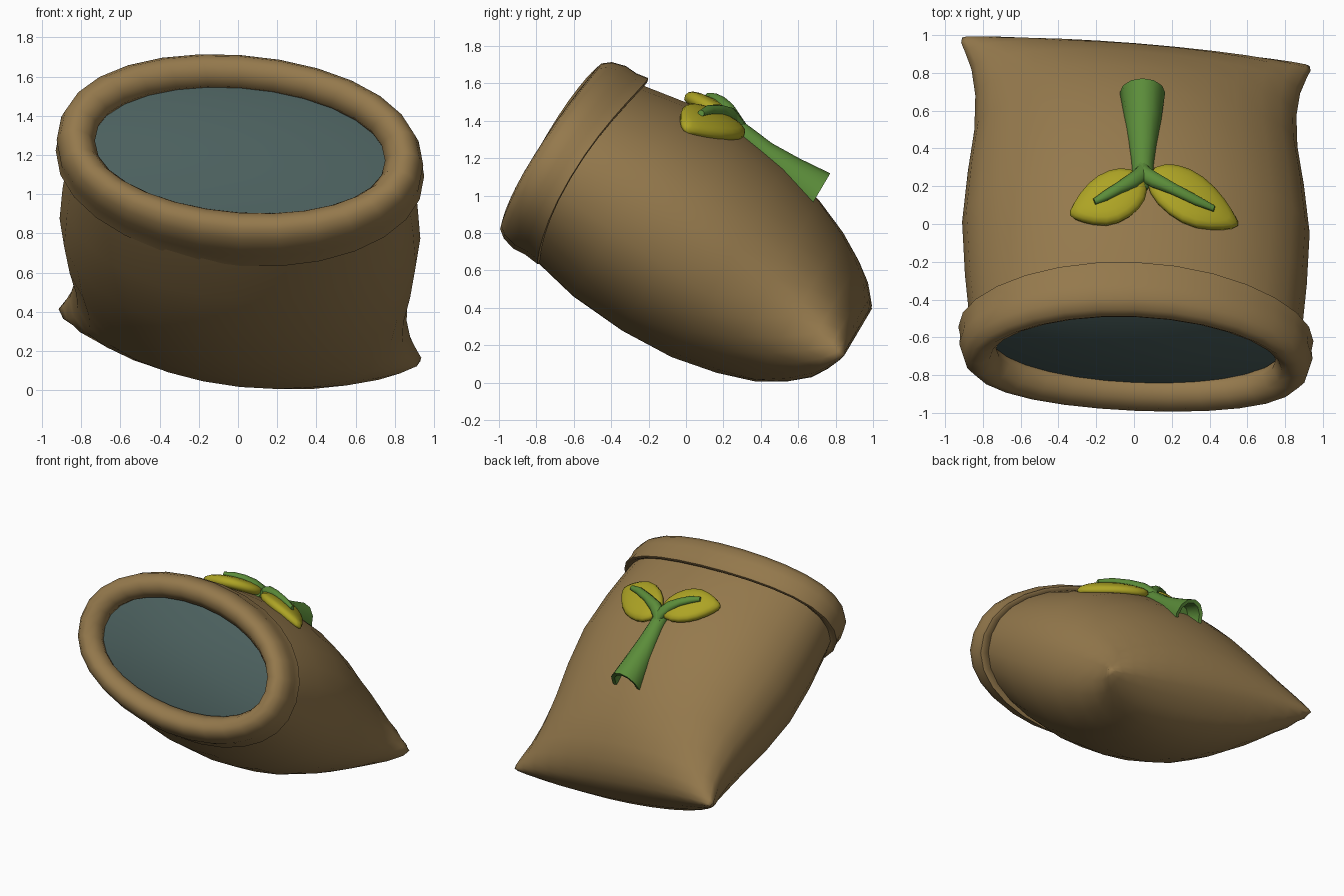
import bpy, bmesh, math
from mathutils import Vector

if "Cube" in bpy.data.objects:
    bpy.data.objects.remove(bpy.data.objects["Cube"])

# Sack frame: origin at the mouth, D runs down the sack, N is "up" out of it
O = Vector((0.01, -0.535, 1.13))
D = Vector((0, 0.861, -0.509))
N = Vector((0, 0.509, 0.861))
X = Vector((1, 0, 0))
LEN = 1.68
SEG = 28


def mat(name, rgb):
    m = bpy.data.materials.new(name)
    m.diffuse_color = (*rgb, 1)
    m.use_nodes = True
    m.node_tree.nodes["Principled BSDF"].inputs["Base Color"].default_value = m.diffuse_color
    return m


BROWN = mat("burlap brown", (0.298, 0.191, 0.073))
TEAL = mat("inner teal", (0.07, 0.115, 0.11))
GREEN = mat("stem green", (0.105, 0.265, 0.042))
YELLOW = mat("leaf yellow", (0.42, 0.37, 0.018))

# distance down the sack, half width, upper and lower half thickness
ROWS = [(-.12, .86, .52, .52), (0, .88, .545, .545), (.28, .905, .59, .61),
        (.6, .92, .605, .635), (.9, .89, .565, .62), (1.15, .855, .495, .565),
        (1.35, .85, .405, .495), (1.5, .87, .31, .40), (1.6, .905, .22, .30),
        (1.65, .925, .14, .20), (1.68, .92, .07, .10), (1.69, .895, 0, 0)]


def at(x, a, b):
    return O + X * x + D * a + N * b


def skew(x, a):
    return -(0.05 + 0.11 * (max(a, 0) / LEN) ** 2) * x


def ring(a, w, top, bot, extra=0, bow=0):
    f = max(a, 0) / LEN
    pts = []
    for j in range(SEG):
        t = 2 * math.pi * j / SEG
        c, s = math.cos(t), math.sin(t)
        x = w * c
        b = top * s ** (.95 + .12 * f) if s > 0 else -bot * abs(s) ** (.92 - .05 * f)
        pts.append(at(x, a - bow * c * c, b + skew(x, a) - extra * x))
    return pts


def surf(x, a, off):
    """Point floating a given height over the upper side of the sack."""
    for r, q in zip(ROWS, ROWS[1:]):
        if a <= q[0]:
            break
    f = (a - r[0]) / (q[0] - r[0])
    w, top = (r[k] + f * (q[k] - r[k]) for k in (1, 2))
    b = top * (1 - (x / w) ** 2) ** .5
    return at(x, a, b + skew(x, a) + off)


def loft(name, rings, material, closed=False, caps=False):
    bm = bmesh.new()
    rows = [[bm.verts.new(p) for p in r] for r in rings]
    n = len(rows[0])
    pairs = list(zip(rows, rows[1:]))
    if closed:
        pairs.append((rows[-1], rows[0]))
    for r, q in pairs:
        for j in range(n):
            k = (j + 1) % n
            bm.faces.new((r[j], q[j], q[k], r[k]))
    if caps:
        bm.faces.new(rows[0])
        bm.faces.new(rows[-1][::-1])
        bmesh.ops.recalc_face_normals(bm, faces=bm.faces)
    bmesh.ops.remove_doubles(bm, verts=bm.verts, dist=1e-4)
    return finish(name, bm, material)


def finish(name, bm, material):
    me = bpy.data.meshes.new(name)
    bm.to_mesh(me)
    bm.free()
    me.materials.append(material)
    ob = bpy.data.objects.new(name, me)
    bpy.context.collection.objects.link(ob)
    bpy.ops.object.select_all(action='DESELECT')
    ob.select_set(True)
    bpy.context.view_layer.objects.active = ob
    bpy.ops.object.shade_smooth_by_angle(angle=math.radians(60))
    return ob


# Sack body
loft("sack_body", [ring(*r) for r in ROWS], BROWN)

# Contents: a gently bulging surface just inside the mouth
loft("sack_filling", [ring(-.2 + .08 * f * f, .78 * f, .43 * f, .42 * f, .03, .0)
                      for f in (0, .25, .5, .75, .9, 1)], TEAL)

# Rolled cuff: profile of (distance, outward offset, bow at the sides)
CUFF = [(-.235, .09, .045), (-.22, .14, .05), (-.175, .175, .055),
        (-.1, .195, .06), (-.03, .19, .08), (.035, .2, .09),
        (.04, .18, .09), (.0, .14, .06), (-.04, .08, .04),
        (-.1, .015, .03), (-.15, .0, .03), (-.205, .035, .04)]


def cuff_ring(a, o, bow):
    # the lower lip leans a little further forward than the upper one
    pts = ring(a, .74 + o, .395 + o, .355 + o, .03, bow)
    return [p + D * .03 * min((p - O).dot(N), 0) * (a < 0) for p in pts]


loft("rolled_cuff", [cuff_ring(*c) for c in CUFF], BROWN, closed=True)


# Emblem stem: flared, hollow at its wide end
def stem_ring(a, b, rx, rb):
    return [at(.035 + rx * math.cos(t), a, b + rb * math.sin(t))
            for t in (2 * math.pi * j / 12 for j in range(12))]


loft("emblem_stem", [stem_ring(*s) for s in (
    (.47, .615, .025, .03), (.53, .605, .055, .055), (.65, .59, .06, .06),
    (.78, .57, .075, .065), (.95, .535, .1, .105), (1.13, .505, .12, .15),
    (1.125, .50, .095, .125), (1.0, .50, .075, .09))], GREEN, caps=True)


def y_to_a(y):
    return (y + .23) / .86


# Emblem twigs and leaves
def twig(name, path):
    rings = []
    for i, (x, y, r, off) in enumerate(path):
        p, q = path[max(i - 1, 0)], path[min(i + 1, len(path) - 1)]
        d = Vector((q[0] - p[0], q[1] - p[1])).normalized()
        rings.append([surf(x - d.y * r * math.cos(t), y_to_a(y + d.x * r * math.cos(t)),
                           off + r * math.sin(t))
                      for t in (2 * math.pi * j / 8 for j in range(8))])
    loft(name, rings, GREEN, caps=True)


twig("emblem_twig_left", [(.045, .30, .035, .015), (.035, .245, .045, .035),
                          (-.02, .19, .04, .068), (-.09, .145, .03, .088),
                          (-.16, .105, .026, .092), (-.22, .078, .016, .09)])
twig("emblem_twig_right", [(.025, .30, .035, .015), (.045, .245, .045, .035),
                           (.1, .205, .04, .06), (.2, .16, .03, .075),
                           (.32, .115, .026, .078), (.415, .09, .016, .075)])


def leaf(name, cx, cy, half_len, half_wid, dx, dy, lift):
    bm = bmesh.new()
    bmesh.ops.create_uvsphere(bm, u_segments=20, v_segments=10, radius=1)
    d = Vector((dx, dy)).normalized()
    side = Vector((-d.y, d.x)) * (1 if dx > 0 else -1)
    for v in bm.verts:
        u, s, h = v.co
        s *= 1 - .4 * max(u, 0) ** 2 - .1 * u
        s += .2 * max(u, 0) ** 2
        x = cx + d.x * u * half_len + side.x * s * half_wid
        y = cy + d.y * u * half_len + side.y * s * half_wid
        off = lift + .05 * math.copysign(abs(h) ** .7, h)
        v.co = surf(x, y_to_a(y), off)
    bmesh.ops.recalc_face_normals(bm, faces=bm.faces)
    finish(name, bm, YELLOW)


leaf("emblem_leaf_left", -.145, .115, .215, .13, -.88, -.42, .035)
leaf("emblem_leaf_right", .3, .145, .255, .135, .9, -.43, .02)
